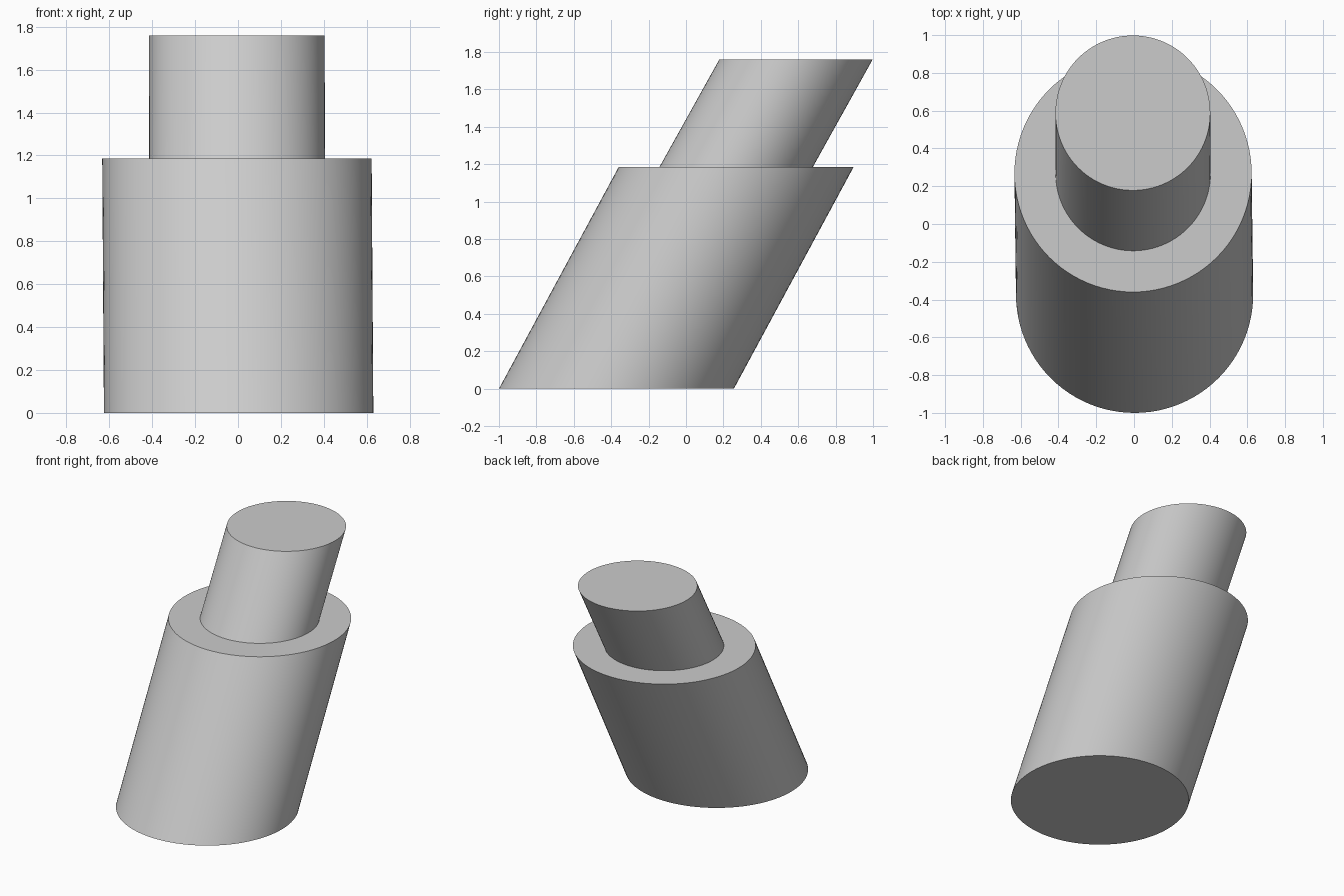
import bpy, bmesh, math

if "Cube" in bpy.data.objects:
    bpy.data.objects.remove(bpy.data.objects["Cube"], do_unlink=True)

GREY = (0.6, 0.6, 0.6, 1)
mat = bpy.data.materials.new("light grey")
mat.use_nodes = True
mat.diffuse_color = GREY
mat.node_tree.nodes["Principled BSDF"].inputs["Base Color"].default_value = GREY


def leaning_cylinder(name, radius, base, top, sides=96):
    """Cylinder with level round ends, leaning from base centre to top centre."""
    bm = bmesh.new()
    bmesh.ops.create_cone(bm, cap_ends=True, segments=sides, radius1=radius,
                          radius2=radius, depth=2)
    for v in bm.verts:
        centre = top if v.co.z > 0 else base
        v.co = (v.co.x + centre[0], v.co.y + centre[1], centre[2])
    mesh = bpy.data.meshes.new(name)
    bm.to_mesh(mesh)
    bm.free()
    mesh.materials.append(mat)
    obj = bpy.data.objects.new(name, mesh)
    bpy.context.collection.objects.link(obj)
    bpy.ops.object.select_all(action='DESELECT')
    obj.select_set(True)
    bpy.context.view_layer.objects.active = obj
    bpy.ops.object.shade_smooth_by_angle(angle=math.radians(25))


# Wide lower body and narrow upper stub on one slanted axis
shoulder = (-0.005, 0.268, 1.185)
leaning_cylinder("lower_body", 0.628, (0.003, -0.372, 0), shoulder)
leaning_cylinder("upper_stub", 0.41, shoulder, (-0.006, 0.588, 1.76))
